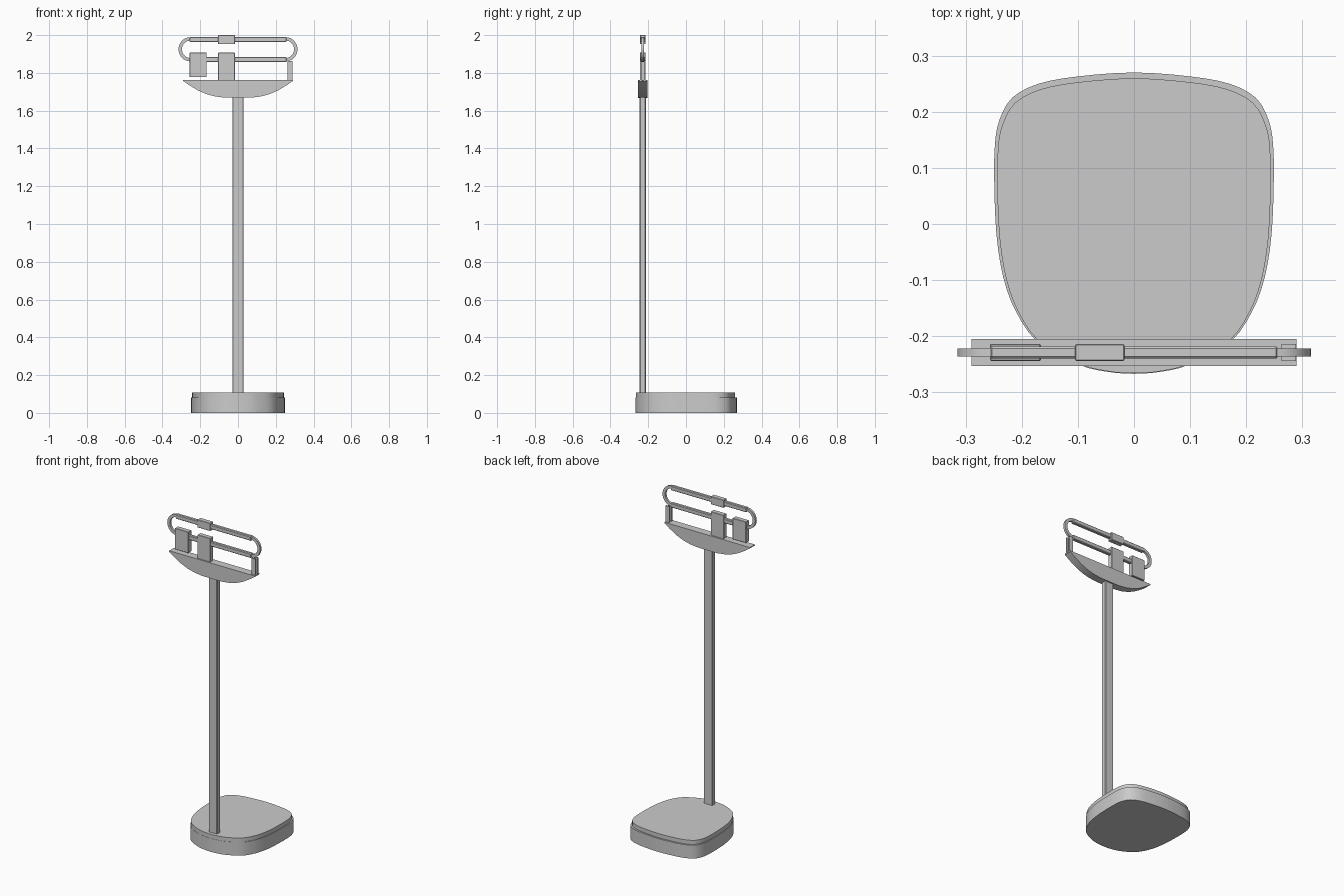
import bpy, bmesh, math

if "Cube" in bpy.data.objects:
    bpy.data.objects.remove(bpy.data.objects["Cube"])

YC = -0.229  # depth line shared by post and weighing head


def make_object(name, bm, smooth=False):
    bmesh.ops.recalc_face_normals(bm, faces=bm.faces)
    mesh = bpy.data.meshes.new(name)
    bm.to_mesh(mesh)
    bm.free()
    ob = bpy.data.objects.new(name, mesh)
    bpy.context.collection.objects.link(ob)
    if smooth:
        bpy.context.view_layer.objects.active = ob
        ob.select_set(True)
        bpy.ops.object.shade_smooth_by_angle(angle=math.radians(35))
        ob.select_set(False)
    return ob


def box(name, x, y, z, bevel=0.0):
    bm = bmesh.new()
    bmesh.ops.create_cube(bm, size=1)
    for v in bm.verts:
        for i, (lo, hi) in enumerate((x, y, z)):
            v.co[i] = lo + (v.co[i] + 0.5) * (hi - lo)
    if bevel:
        bmesh.ops.bevel(bm, geom=bm.edges[:], offset=bevel, segments=1, affect='EDGES')
    return make_object(name, bm)


def prism(name, points, direction, smooth=True):
    """Extrude a closed 3D outline along a direction."""
    bm = bmesh.new()
    face = bm.faces.new([bm.verts.new(p) for p in points])
    ext = bmesh.ops.extrude_face_region(bm, geom=[face], use_keep_orig=True)
    verts = [g for g in ext['geom'] if isinstance(g, bmesh.types.BMVert)]
    bmesh.ops.translate(bm, verts=verts, vec=direction)
    return make_object(name, bm, smooth)


def smooth_loop(pts, n=3):
    """Catmull-Rom subdivision of a closed 2D outline."""
    out = []
    for i in range(len(pts)):
        a, b, c, d = (pts[(i + k) % len(pts)] for k in (-1, 0, 1, 2))
        for s in range(n):
            t = s / n
            out.append(tuple(0.5 * (2 * q + (r - p) * t + (2 * p - 5 * q + 4 * r - u) * t * t
                             + (3 * q - p - 3 * r + u) * t ** 3)
                             for p, q, r, u in zip(a, b, c, d)))
    return out


# Platform base with inset top plate
half = [(0, 0.27), (0.10, 0.263), (0.17, 0.25), (0.217, 0.225), (0.24, 0.185),
        (0.248, 0.14), (0.249, 0.07), (0.245, -0.02), (0.233, -0.095),
        (0.211, -0.155), (0.172, -0.21), (0.10, -0.25), (0.05, -0.263), (0, -0.267)]
outline = smooth_loop(half + [(-x, y) for x, y in half[-2:0:-1]])
prism("platform_base", [(x, y, 0) for x, y in outline], (0, 0, 0.082))
plate = [(x * 0.978, -0.266 + (y + 0.267) * 0.979) for x, y in outline]
prism("platform_plate", [(x, y, 0.078) for x, y in plate], (0, 0, 0.029))

# Upright post
box("post", (-0.029, 0.029), (YC - 0.016, YC + 0.016), (0.10, 1.70), 0.003)

# Curved cradle carrying the beams
lower = [(0.29, 1.757), (0.255, 1.733), (0.21, 1.706), (0.165, 1.687),
         (0.12, 1.675), (0.07, 1.669), (0, 1.668)]
curve = lower + [(-x, z) for x, z in lower[-2::-1]]
prism("cradle", [(0.29, -0.253, 1.763)] + [(x, -0.253, z) for x, z in curve]
      + [(-0.29, -0.253, 1.763)], (0, 0.048, 0))

# Two horizontal beams
for name, z in (("upper_beam", 1.9765), ("lower_beam", 1.871)):
    box(name, (-0.257, 0.257), (YC - 0.011, YC + 0.011), (z - 0.014, z + 0.014), 0.004)

# Rounded end loops joining the beams
for side, name in ((1, "right_end_loop"), (-1, "left_end_loop")):
    arc = [math.pi * (i / 16 - 0.5) for i in range(17)]
    ring = [(0.252 + 0.063 * math.cos(a), 1.925 + 0.064 * math.sin(a)) for a in arc]
    ring += [(0.252 + 0.045 * math.cos(a), 1.925 + 0.046 * math.sin(a)) for a in reversed(arc)]
    prism(name, [(side * x, YC - 0.007, z) for x, z in ring], (0, 0.014, 0))

# Forked guide at the right end
for name, y in (("guide_front", YC - 0.011), ("guide_back", YC + 0.011)):
    box(name, (0.263, 0.289), (y - 0.004, y + 0.004), (1.755, 1.862))

# Sliding weights and the counterweight block
depth = (YC - 0.015, YC + 0.015)
box("upper_slider", (-0.105, -0.017), depth, (1.952, 2.0), 0.002)
box("lower_slider", (-0.105, -0.017), depth, (1.76, 1.907), 0.002)
box("counterweight", (-0.257, -0.166), depth, (1.777, 1.907), 0.002)
